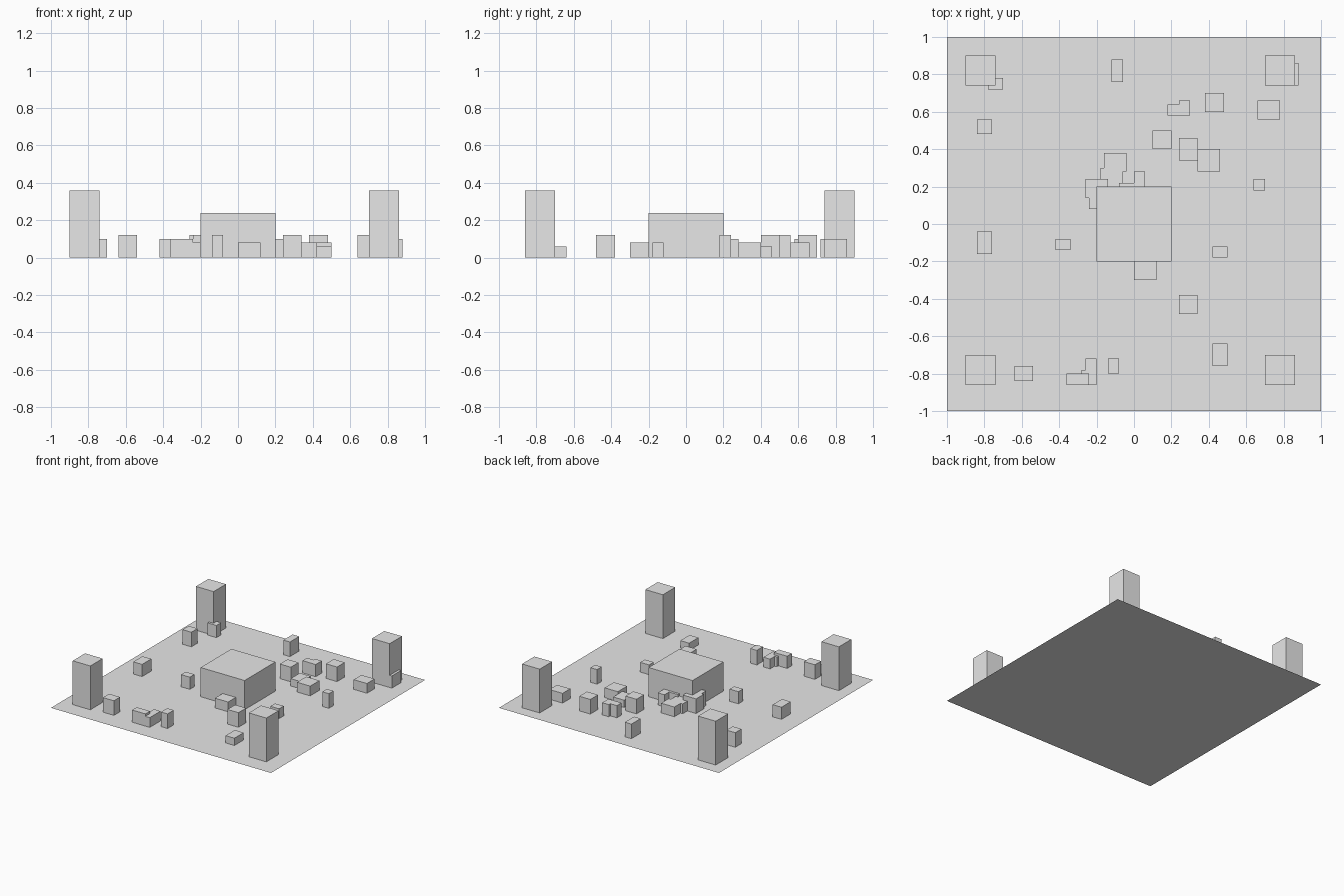
import bpy, bmesh

if "Cube" in bpy.data.objects:
    bpy.data.objects.remove(bpy.data.objects["Cube"])

grey = bpy.data.materials.new("light_grey")
grey.diffuse_color = (0.8, 0.8, 0.8, 1)
grey.use_nodes = True
grey.node_tree.nodes["Principled BSDF"].inputs["Base Color"].default_value = grey.diffuse_color


def finish(name, bm):
    mesh = bpy.data.meshes.new(name)
    bm.to_mesh(mesh)
    bm.free()
    mesh.materials.append(grey)
    obj = bpy.data.objects.new(name, mesh)
    bpy.context.collection.objects.link(obj)


def box(name, x0, x1, y0, y1, h):
    """Axis-aligned block standing on the ground."""
    bm = bmesh.new()
    bmesh.ops.create_cube(bm, size=1)
    for v in bm.verts:
        v.co = (x1 if v.co.x > 0 else x0,
                y1 if v.co.y > 0 else y0,
                h if v.co.z > 0 else 0)
    finish(name, bm)


# flat ground sheet
bm = bmesh.new()
bmesh.ops.create_grid(bm, x_segments=1, y_segments=1, size=1)
finish("ground_sheet", bm)

# central block
box("central_block", -0.2, 0.2, -0.2, 0.2, 0.24)

# corner towers
for sx, x in (("left", -0.90), ("right", 0.70)):
    for sy, y in (("front", -0.86), ("back", 0.74)):
        box(f"tower_{sy}_{sx}", x, x + 0.16, y, y + 0.16, 0.36)

# scattered low blocks: x, y, width, depth, height (in hundredths)
front_blocks = [
    (-64, -84, 10, 8, 12), (-36, -86, 12, 6, 10), (-28, -86, 8, 8, 8),
    (-26, -86, 6, 14, 8), (-14, -80, 6, 8, 12), (42, -76, 8, 12, 6),
    (24, -48, 10, 10, 12), (0, -30, 12, 10, 8), (42, -18, 8, 6, 8),
    (-84, -16, 8, 12, 10), (-42, -14, 8, 6, 10),
]
back_blocks = [
    (-78, 72, 8, 6, 10), (80, 74, 8, 12, 10), (-84, 48, 8, 8, 12),
    (-12, 76, 6, 12, 12), (18, 58, 12, 6, 10), (24, 58, 6, 8, 10),
    (38, 60, 10, 10, 12), (66, 56, 12, 10, 8), (10, 40, 10, 10, 12),
    (24, 34, 10, 12, 6), (34, 28, 12, 12, 8), (64, 18, 6, 6, 12),
]
# cluster behind the central block
cluster_blocks = [
    (-16, 28, 12, 10, 8), (-18, 20, 12, 10, 8), (-26, 14, 12, 10, 12),
    (-24, 8, 8, 12, 12), (-8, 14, 8, 8, 10), (0, 18, 6, 10, 10),
]
for group, blocks in (("front", front_blocks), ("back", back_blocks),
                      ("cluster", cluster_blocks)):
    for i, (x, y, w, d, h) in enumerate(blocks, 1):
        box(f"{group}_block_{i}", x / 100, (x + w) / 100,
            y / 100, (y + d) / 100, h / 100)
